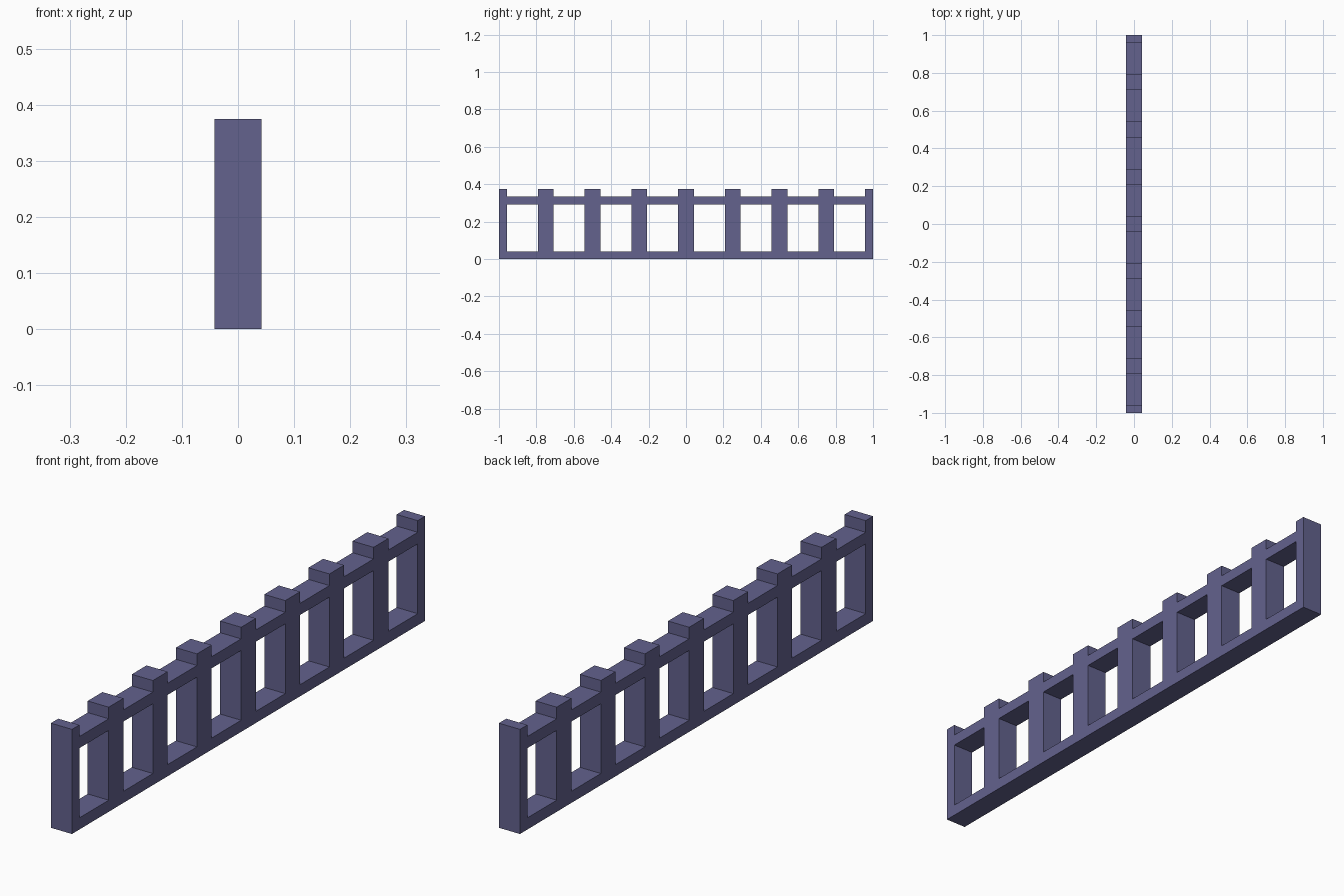
import bpy, bmesh

if "Cube" in bpy.data.objects:
    bpy.data.objects.remove(bpy.data.objects["Cube"])

U = 1 / 24                      # basic thickness unit
HALF_POST, PITCH = U, 0.25
LEVELS = [0, U, 7 * U, 8 * U, 9 * U]   # bottom rail, gap, top rail, post cap

# y breakpoints: post and gap edges, with half posts at both ends
ys = []
for i in range(9):
    c = -1 + i * PITCH
    ys += [max(-1, c - HALF_POST), min(1, c + HALF_POST)]

bm = bmesh.new()
verts = {}


def vert(y, z):
    key = (round(y, 5), round(z, 5))
    if key not in verts:
        verts[key] = bm.verts.new((-U, y, z))
    return verts[key]


# Posts fill every level, gaps only have the two rails
for i in range(len(ys) - 1):
    for j in range(4):
        if i % 2 == 0 or j in (0, 2):
            y0, y1, z0, z1 = ys[i], ys[i + 1], LEVELS[j], LEVELS[j + 1]
            bm.faces.new([vert(y0, z0), vert(y0, z1), vert(y1, z1), vert(y1, z0)])

# Give the fence its thickness along x
ext = bmesh.ops.extrude_face_region(bm, geom=bm.faces[:], use_keep_orig=True)
for v in ext["geom"]:
    if isinstance(v, bmesh.types.BMVert):
        v.co.x = U
bmesh.ops.recalc_face_normals(bm, faces=bm.faces[:])

mesh = bpy.data.meshes.new("fence")
bm.to_mesh(mesh)
bm.free()
fence = bpy.data.objects.new("fence", mesh)
bpy.context.collection.objects.link(fence)

# Single flat colour
mat = bpy.data.materials.new("slate purple")
mat.diffuse_color = (0.125, 0.122, 0.27, 1)
mat.use_nodes = True
mat.node_tree.nodes["Principled BSDF"].inputs["Base Color"].default_value = mat.diffuse_color
mesh.materials.append(mat)
